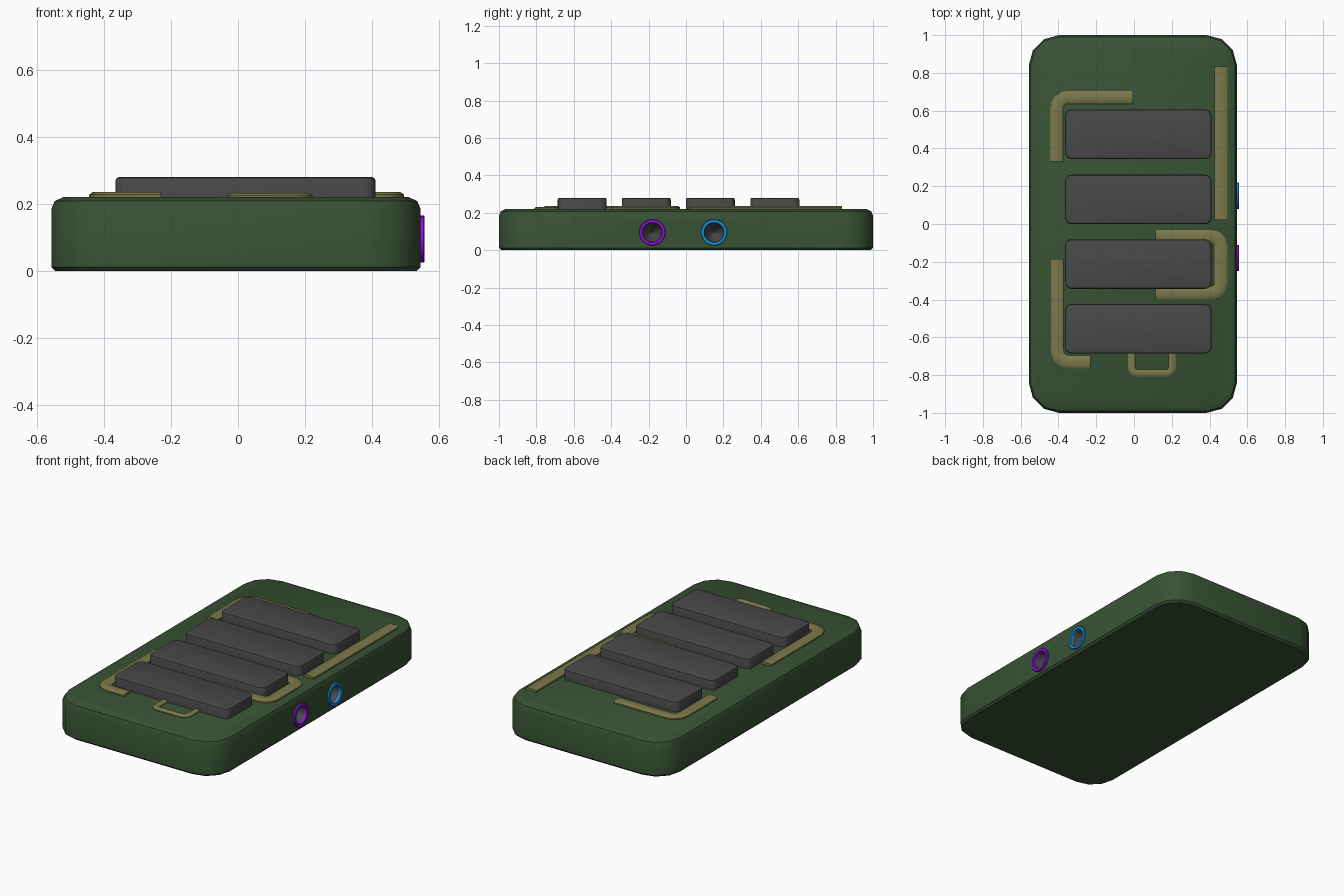
import bpy, bmesh, math
from mathutils import Vector

if "Cube" in bpy.data.objects:
    bpy.data.objects.remove(bpy.data.objects["Cube"])


def material(name, rgb):
    m = bpy.data.materials.new(name)
    m.diffuse_color = (*rgb, 1)
    m.use_nodes = True
    m.node_tree.nodes["Principled BSDF"].inputs["Base Color"].default_value = m.diffuse_color
    return m


green = material("board_green", (0.04, 0.085, 0.035))
gold = material("trace_gold", (0.2, 0.19, 0.07))
dark = material("chip_grey", (0.065, 0.065, 0.065))
purple = material("port_purple", (0.28, 0.006, 0.72))
blue = material("port_blue", (0.008, 0.3, 0.78))


def loft(name, loops, mat, closed=False, angle=40):
    """Skin a list of equal point loops; cap the ends, or join last to first."""
    bm = bmesh.new()
    rings = [[bm.verts.new(p) for p in loop] for loop in loops]
    n = len(rings[0])
    pairs = list(zip(rings, rings[1:]))
    if closed:
        pairs.append((rings[-1], rings[0]))
    else:
        bm.faces.new(rings[0])
        bm.faces.new(rings[-1])
    for a, b in pairs:
        for i in range(n):
            j = (i + 1) % n
            bm.faces.new((a[i], a[j], b[j], b[i]))
    bmesh.ops.recalc_face_normals(bm, faces=bm.faces)
    me = bpy.data.meshes.new(name)
    bm.to_mesh(me)
    bm.free()
    ob = bpy.data.objects.new(name, me)
    bpy.context.collection.objects.link(ob)
    me.materials.append(mat)
    smooth(ob, angle)
    return ob


def smooth(ob, angle=40):
    bpy.ops.object.select_all(action='DESELECT')
    ob.select_set(True)
    bpy.context.view_layer.objects.active = ob
    bpy.ops.object.shade_smooth_by_angle(angle=math.radians(angle))


def rounded_block(name, x0, x1, y0, y1, r, segs, layers, mat):
    """Rounded rectangle stacked through (inset, z) layers."""
    loops = []
    for inset, z in layers:
        pts = []
        for k, (cx, cy) in enumerate(((x1 - r, y1 - r), (x0 + r, y1 - r),
                                      (x0 + r, y0 + r), (x1 - r, y0 + r))):
            for s in range(segs + 1):
                a = math.pi / 2 * (k + s / segs)
                pts.append((cx + (r - inset) * math.cos(a),
                            cy + (r - inset) * math.sin(a), z))
        loops.append(pts)
    return loft(name, loops, mat)


def fillet(path, r, segs=5):
    pts = [Vector(p) for p in path]
    out = [pts[0]]
    for a, b, c in zip(pts, pts[1:], pts[2:]):
        u, v = (a - b).normalized() * r, (c - b).normalized() * r
        for s in range(segs + 1):
            t = math.pi / 2 * s / segs
            out.append(b + u * (1 - math.sin(t)) + v * (1 - math.cos(t)))
    return out + [pts[-1]]


def trace(name, path, hw, r=0.05, z=0.21, top=0.235):
    """Flat bevelled strip swept along a filleted path."""
    pts = fillet(path, r)
    section = [(-hw, z), (-hw, top - 0.007), (-hw + 0.01, top),
               (hw - 0.01, top), (hw, top - 0.007), (hw, z)]
    loops = []
    for i, p in enumerate(pts):
        d = (pts[min(i + 1, len(pts) - 1)] - pts[max(i - 1, 0)]).normalized()
        if 0 < i < len(pts) - 1:
            d = ((pts[i + 1] - p).normalized() + (p - pts[i - 1]).normalized()).normalized()
        side = Vector((-d.y, d.x))
        loops.append([(p.x + side.x * o, p.y + side.y * o, h) for o, h in section])
    return loft(name, loops, gold)


def lathe(name, y, z, profile, mat, closed=False, segs=32):
    """Revolve (radius, x) points about an axis along x."""
    loops = [[(x, y + r * math.cos(2 * math.pi * i / segs),
               z + r * math.sin(2 * math.pi * i / segs)) for i in range(segs)]
             for r, x in profile]
    return loft(name, loops, mat, closed)


# Board
board = rounded_block("board", -0.557, 0.545, -1, 1, 0.16, 3,
                      [(0.012, 0), (0, 0.012), (0, 0.185), (0.01, 0.208), (0.035, 0.22)], green)

# Chips
for i, yc in enumerate((0.475, 0.13, -0.212, -0.555)):
    rounded_block(f"chip_{i + 1}", -0.365, 0.41, yc - 0.131, yc + 0.131, 0.035, 4,
                  [(0, 0.2), (0, 0.27), (0.003, 0.277), (0.01, 0.28)], dark)

# Circuit traces
trace("trace_upper_left", [(-0.41, 0.33), (-0.41, 0.67), (-0.005, 0.67)], 0.034, 0.06)
trace("trace_upper_right", [(0.46, 0.02), (0.46, 0.835)], 0.035)
trace("trace_lower_right", [(0.115, -0.066), (0.459, -0.066), (0.459, -0.365), (0.115, -0.365)], 0.035)
trace("trace_lower_left", [(-0.406, -0.185), (-0.406, -0.731), (-0.23, -0.731)], 0.034, 0.06)
trace("trace_bottom_loop", [(-0.012, -0.65), (-0.012, -0.79), (0.202, -0.79), (0.202, -0.65)],
      0.02, 0.03, top=0.232)

# Side ports: hole in the board, coloured ring and dark socket
for label, y, mat in (("purple", -0.18, purple), ("blue", 0.15, blue)):
    cz = 0.095
    cutter = lathe(f"{label}_port_cutter", y, cz, [(0.06, 0.44), (0.06, 0.6)], dark)
    cutter.hide_render = True
    cutter.hide_set(True)
    mod = board.modifiers.new(f"{label}_hole", 'BOOLEAN')
    mod.operation, mod.object, mod.solver = 'DIFFERENCE', cutter, 'EXACT'
    lathe(f"{label}_port_ring", y, cz,
          [(0.07, 0.535), (0.07, 0.554), (0.067, 0.557), (0.054, 0.557), (0.051, 0.554), (0.051, 0.535)],
          mat, closed=True)
    lathe(f"{label}_port_socket", y, cz,
          [(0.06, 0.44), (0.06, 0.54), (0.051, 0.54), (0.046, 0.50), (0.004, 0.455)], dark)

# Apply the holes and refresh the shading
bpy.context.view_layer.objects.active = board
for mod in list(board.modifiers):
    if mod.type == 'BOOLEAN':
        bpy.ops.object.select_all(action='DESELECT')
        board.select_set(True)
        bpy.ops.object.modifier_apply(modifier=mod.name)
smooth(board)
